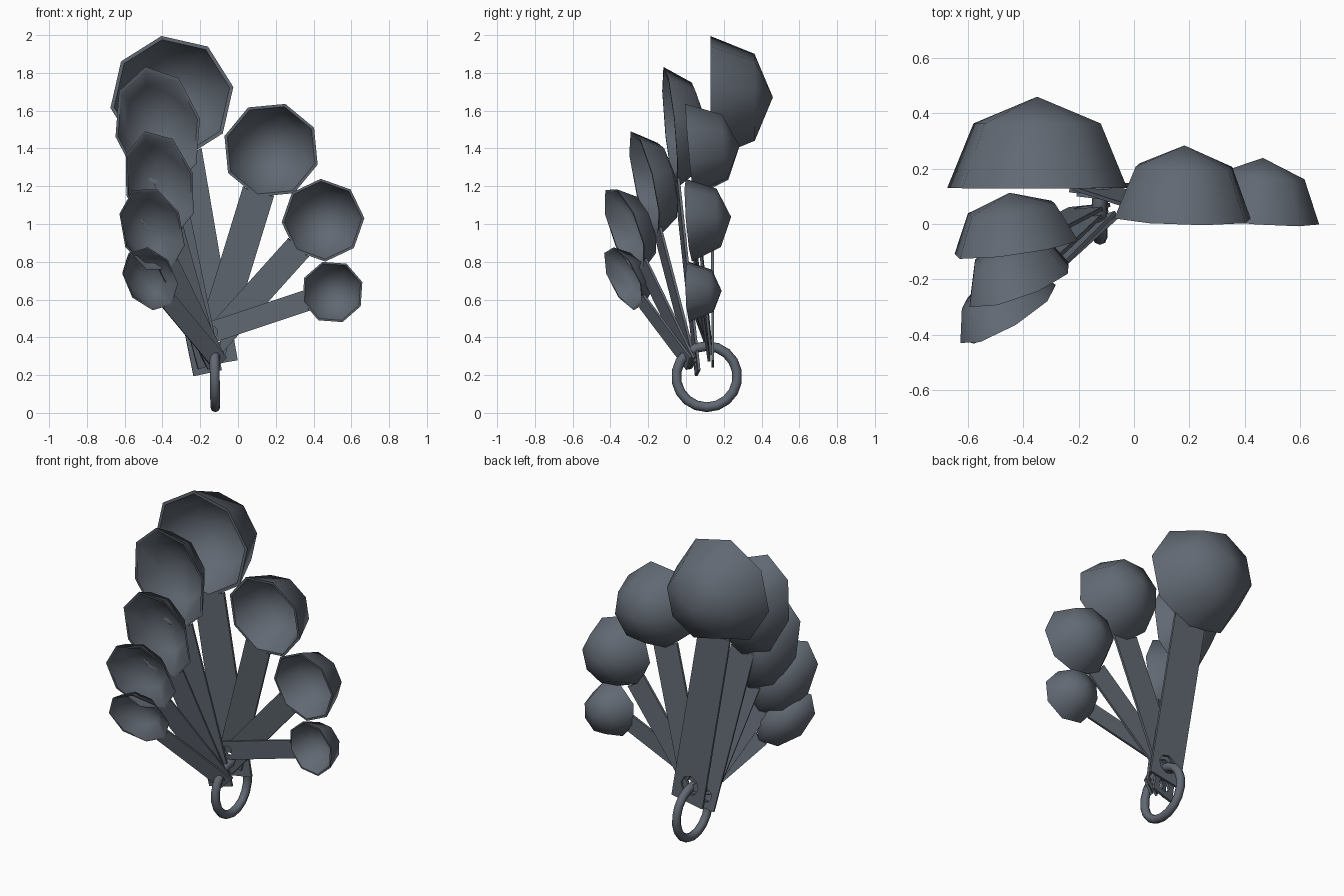
import bpy, bmesh, math
from mathutils import Vector, Matrix

if "Cube" in bpy.data.objects:
    bpy.data.objects.remove(bpy.data.objects["Cube"])

metal = bpy.data.materials.new("dark slate metal")
metal.diffuse_color = (0.12, 0.14, 0.17, 1)
metal.use_nodes = True
metal.node_tree.nodes["Principled BSDF"].inputs["Base Color"].default_value = metal.diffuse_color


def finish(name, bm, matrix):
    bmesh.ops.recalc_face_normals(bm, faces=bm.faces)
    me = bpy.data.meshes.new(name)
    bm.to_mesh(me)
    bm.free()
    me.materials.append(metal)
    me.polygons.foreach_set("use_smooth", [True] * len(me.polygons))
    me.set_sharp_from_angle(angle=math.radians(62))
    ob = bpy.data.objects.new(name, me)
    ob.matrix_world = matrix
    bpy.context.collection.objects.link(ob)


def bowl(name, L, W, D, matrix):
    # eight-sided half dome with an inner wall; local x = away from handle, z = open side
    bm = bmesh.new()

    def ring(k, lat):
        c, s = math.cos(lat) * k, math.sin(lat) * k
        return [bm.verts.new((L * c * math.cos(i * math.pi / 4),
                              W * c * math.sin(i * math.pi / 4), -D * s)) for i in range(8)]
    q = math.pi / 4
    loops = [ring(1, q), ring(1, 0), ring(0.94, 0), ring(0.94, q)]
    for a, b in zip(loops, loops[1:]):
        for i in range(8):
            j = (i + 1) % 8
            bm.faces.new((a[i], a[j], b[j], b[i]))
    for r, k in ((loops[0], 1), (loops[-1], 0.94)):
        pole = bm.verts.new((0, 0, -D * k))
        for i in range(8):
            bm.faces.new((r[i], r[(i + 1) % 8], pole))
    finish(name, bm, matrix)


def handle(name, L, length, w, matrix, t=0.014):
    # flat strip ending in a square with an eight-sided hole
    bm = bmesh.new()
    hx = -length + w
    outer, inner = [], []
    for i in range(8):
        c, s = math.cos(i * math.pi / 4), math.sin(i * math.pi / 4)
        m = max(abs(c), abs(s))
        outer.append(bm.verts.new((hx + w * c / m, w * s / m, 0)))
        inner.append(bm.verts.new((hx + 0.55 * w * c, 0.55 * w * s, 0)))
    for i in range(8):
        j = (i + 1) % 8
        bm.faces.new((outer[i], outer[j], inner[j], inner[i]))
    top = [bm.verts.new(p) for p in ((-0.88 * L, -w, 0), (-0.97 * L, 0, 0), (-0.88 * L, w, 0))]
    bm.faces.new([outer[7]] + top + [outer[1], outer[0]])
    bmesh.ops.recalc_face_normals(bm, faces=bm.faces)
    ret = bmesh.ops.extrude_face_region(bm, geom=bm.faces[:], use_keep_orig=True)
    bmesh.ops.translate(bm, vec=(0, 0, -t),
                        verts=[v for v in ret["geom"] if isinstance(v, bmesh.types.BMVert)])
    finish(name, bm, matrix)


# rim centre, handle end, half length, half width, depth, yaw of open side (degrees)
spoons = {
    "round_spoon_1": ((-0.35, 0.13, 1.67), (-0.11, 0.135, 0.26), 0.33, 0.33, 0.33, 0),
    "round_spoon_2": ((0.175, 0.02, 1.39), (-0.15, 0.125, 0.33), 0.258, 0.258, 0.265, 0),
    "round_spoon_3": ((0.45, 0.015, 1.02), (-0.18, 0.115, 0.32), 0.22, 0.22, 0.225, 0),
    "round_spoon_4": ((0.50, 0.015, 0.64), (-0.19, 0.10, 0.41), 0.168, 0.168, 0.175, 0),
    "oval_spoon_1": ((-0.425, -0.085, 1.51), (-0.16, 0.055, 0.21), 0.33, 0.23, 0.2, 6),
    "oval_spoon_2": ((-0.415, -0.22, 1.21), (-0.15, 0.03, 0.25), 0.30, 0.19, 0.18, 13),
    "oval_spoon_3": ((-0.455, -0.325, 0.97), (-0.11, 0.02, 0.26), 0.255, 0.175, 0.15, 18),
    "oval_spoon_4": ((-0.465, -0.33, 0.71), (-0.09, 0.01, 0.26), 0.205, 0.14, 0.12, 16),
}
for name, (c, e, L, W, D, yaw) in spoons.items():
    c, e = Vector(c), Vector(e)
    a = (c - e).normalized()
    n = Vector((math.sin(math.radians(yaw)), -math.cos(math.radians(yaw)), 0))
    n = (n - a * n.dot(a)).normalized()
    s = n.cross(a)
    m = Matrix((a, s, n)).transposed().to_4x4()
    m.translation = c
    bowl(name + "_bowl", L, W, D, m)
    handle(name + "_handle", L, (c - e).length, W / 3, m)

# ring that holds the spoons together
bm = bmesh.new()
N, M, R, T = 18, 8, 0.162, 0.026
g = [[bm.verts.new(((R + T * math.cos(2 * math.pi * j / M)) * math.cos(2 * math.pi * i / N),
                    (R + T * math.cos(2 * math.pi * j / M)) * math.sin(2 * math.pi * i / N),
                    T * math.sin(2 * math.pi * j / M))) for j in range(M)] for i in range(N)]
for i in range(N):
    for j in range(M):
        k, l = (i + 1) % N, (j + 1) % M
        bm.faces.new((g[i][j], g[k][j], g[k][l], g[i][l]))
finish("key_ring", bm, Matrix.Translation((-0.123, 0.11, 0.192)) @ Matrix.Rotation(math.radians(89), 4, 'Y'))
